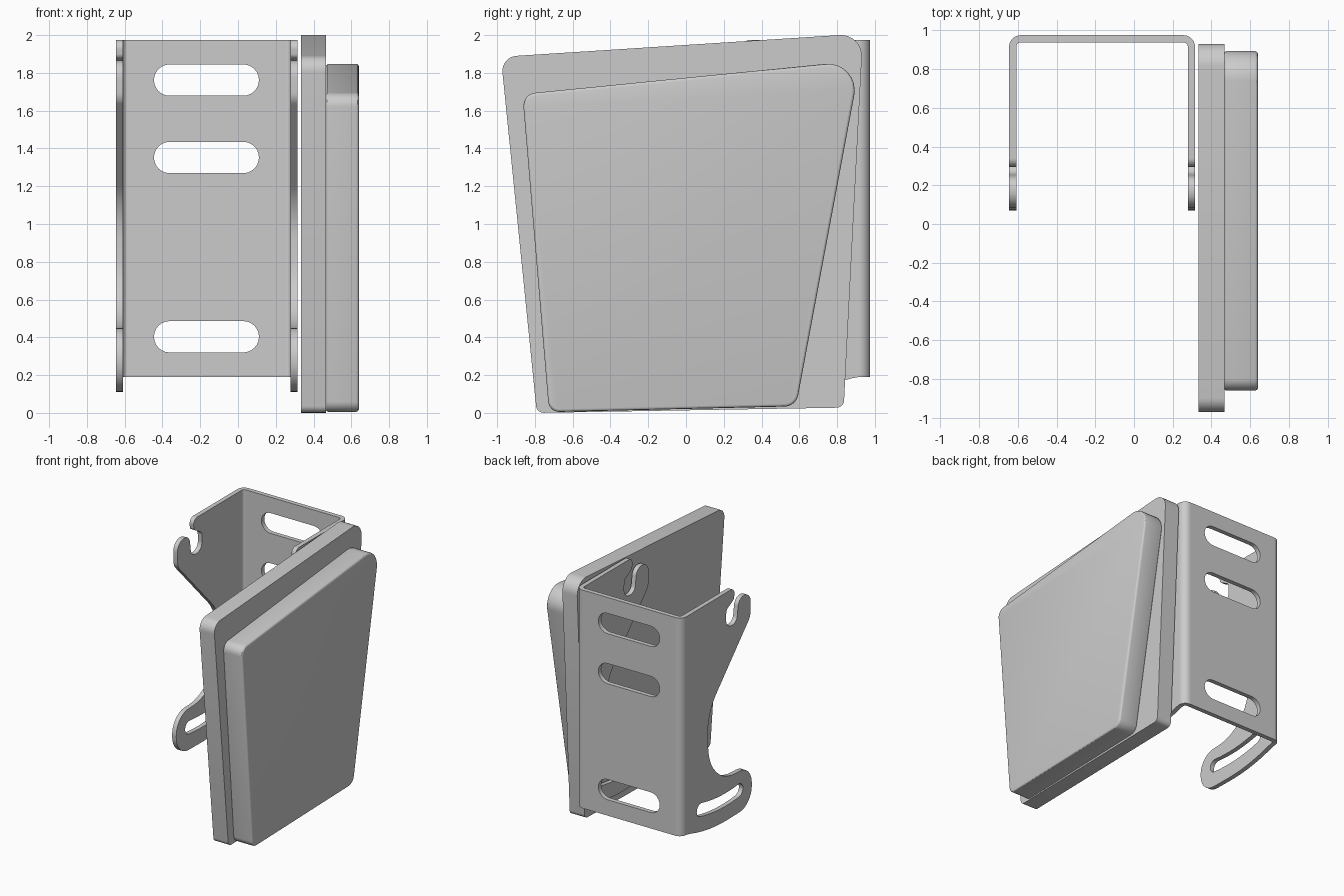
import bpy, bmesh
from math import pi, sin, cos, tan, sqrt, atan2
from mathutils import Vector, Matrix

if "Cube" in bpy.data.objects:
    bpy.data.objects.remove(bpy.data.objects["Cube"])

YZ = Matrix(((0, 0, 1, 0), (1, 0, 0, 0), (0, 1, 0, 0), (0, 0, 0, 1)))   # outline in y,z
XZ = Matrix.Rotation(pi / 2, 4, 'X')                                    # outline in x,z
XY = Matrix.Identity(4)


def rounded(points, seg=8):
    """Polygon of (u, v, radius) corners turned into a filleted outline."""
    out = []
    n = len(points)
    for i, (u, v, r) in enumerate(points):
        p = Vector((u, v))
        if r == 0:
            out.append(p)
            continue
        a = (Vector(points[i - 1][:2]) - p).normalized()
        b = (Vector(points[(i + 1) % n][:2]) - p).normalized()
        half = a.angle(b) / 2
        c = p + (a + b).normalized() * (r / sin(half))
        s = p + a * (r / tan(half)) - c
        e = p + b * (r / tan(half)) - c
        sweep = s.angle_signed(e)
        a0 = atan2(s.y, s.x)
        for k in range(seg + 1):
            t = a0 - sweep * k / seg
            out.append(c + Vector((cos(t), sin(t))) * r)
    return out


def arc(cx, cy, r, a0, a1, n=12):
    return [Vector((cx + r * cos(a0 + (a1 - a0) * k / n),
                    cy + r * sin(a0 + (a1 - a0) * k / n))) for k in range(n + 1)]


def sheet(name, loops, frame, lo, hi, bevel=0):
    """Solid sheet from an outline plus hole loops, spanning lo..hi along its normal."""
    cu = bpy.data.curves.new(name, 'CURVE')
    cu.dimensions = '2D'
    cu.fill_mode = 'BOTH'
    cu.extrude = (hi - lo) / 2
    for loop in loops:
        sp = cu.splines.new('POLY')
        sp.points.add(len(loop) - 1)
        for q, p in zip(sp.points, loop):
            q.co = (p.x, p.y, 0, 1)
        sp.use_cyclic_u = True
    ob = bpy.data.objects.new(name, cu)
    bpy.context.collection.objects.link(ob)
    bpy.ops.object.select_all(action='DESELECT')
    ob.select_set(True)
    bpy.context.view_layer.objects.active = ob
    bpy.ops.object.convert(target='MESH')
    ob = bpy.context.view_layer.objects.active
    bm = bmesh.new()
    bm.from_mesh(ob.data)
    bmesh.ops.remove_doubles(bm, verts=bm.verts, dist=1e-4)
    if bevel:
        bmesh.ops.dissolve_limit(bm, angle_limit=0.01, verts=bm.verts, edges=bm.edges)
        rim = [e for e in bm.edges if e.is_manifold and e.calc_face_angle() > 1]
        bmesh.ops.bevel(bm, geom=rim, offset=bevel, segments=3, profile=0.5, affect='EDGES')
    bmesh.ops.recalc_face_normals(bm, faces=bm.faces)
    bm.transform(frame @ Matrix.Translation((0, 0, (lo + hi) / 2)))
    bm.to_mesh(ob.data)
    bm.free()
    bpy.ops.object.shade_smooth_by_angle(angle=pi / 6)
    return ob


# Bracket dimensions
X0, X1, T, R = -0.645, 0.315, 0.037, 0.06
BACK, TOP, LOW = 0.975, 1.975, 0.19

# Back web with three slots
web = rounded([(X0 + R, LOW, 0), (X1 - R, LOW, 0), (X1 - R, TOP, 0), (X0 + R, TOP, 0)])
slots = [arc(0.028, z, 0.083, -pi / 2, pi / 2) + arc(-0.362, z, 0.083, pi / 2, 3 * pi / 2)
         for z in (0.403, 1.352, 1.762)]
sheet("bracket_web", [web] + slots, XZ, -BACK, -(BACK - T))

# Side flange: hook notch on top, waist, curved arm with an arc slot below
PY, PZ = 0.40, 1.70
upper = rounded([
    (BACK - R, TOP, 0), (0.29, TOP, 0.045), (0.30, 1.885, 0.03), (0.40, 1.83, 0.04),
    (0.405, 1.68, 0.07), (0.265, 1.68, 0.06), (0.24, 1.865, 0.07), (0.08, 1.865, 0.085),
    (0.09, 1.66, 0.09), (0.64, 1.08, 0.4), (0.63, 0.46, 0.36), (0.07, 0.445, 0.16),
    (0.07, 0.115, 0.16), (0.40, 0.11, 0)], seg=10)
a_end = atan2(-sqrt(1.59 ** 2 - 0.515 ** 2), 0.515)
flange = upper + arc(PY, PZ, 1.59, -pi / 2, a_end)[1:]
flange[-1] = Vector((BACK - R, LOW))


def arc_slot(r, w, a0, a1):
    ends = [(PY + r * cos(a), PZ + r * sin(a)) for a in (a0, a1)]
    return (arc(PY, PZ, r + w, a0, a1) + arc(*ends[1], w, a1, a1 + pi)[1:-1]
            + arc(PY, PZ, r - w, a1, a0) + arc(*ends[0], w, a0 + pi, a0 + 2 * pi)[1:-1])


slot = arc_slot(1.415, 0.053, -pi / 2 - 0.115, -pi / 2 + 0.235)
for side, lo in (("left", X0), ("right", X1 - T)):
    sheet(f"bracket_flange_{side}", [flange, slot], YZ, lo, lo + T)

# Rounded bends joining web and flanges
for side, cx, a in (("left", X0 + R, pi / 2), ("right", X1 - R, 0)):
    bend = arc(cx, BACK - R, R, a, a + pi / 2) + arc(cx, BACK - R, R - T, a + pi / 2, a)
    sheet(f"bracket_bend_{side}", [bend], XY, LOW, TOP)

# Tapered housing: base plate and raised cover
base = rounded([(-0.98, 1.885, 0.08), (0.937, 2.008, 0.11), (0.835, 0.028, 0.04), (-0.79, 0.0, 0.04)])
sheet("base_plate", [base], YZ, 0.333, 0.467)
cover = rounded([(-0.866, 1.688, 0.07), (0.925, 1.866, 0.14), (0.583, 0.035, 0.075), (-0.725, 0.004, 0.06)])
sheet("raised_cover", [cover], YZ, 0.465, 0.64, bevel=0.015)
